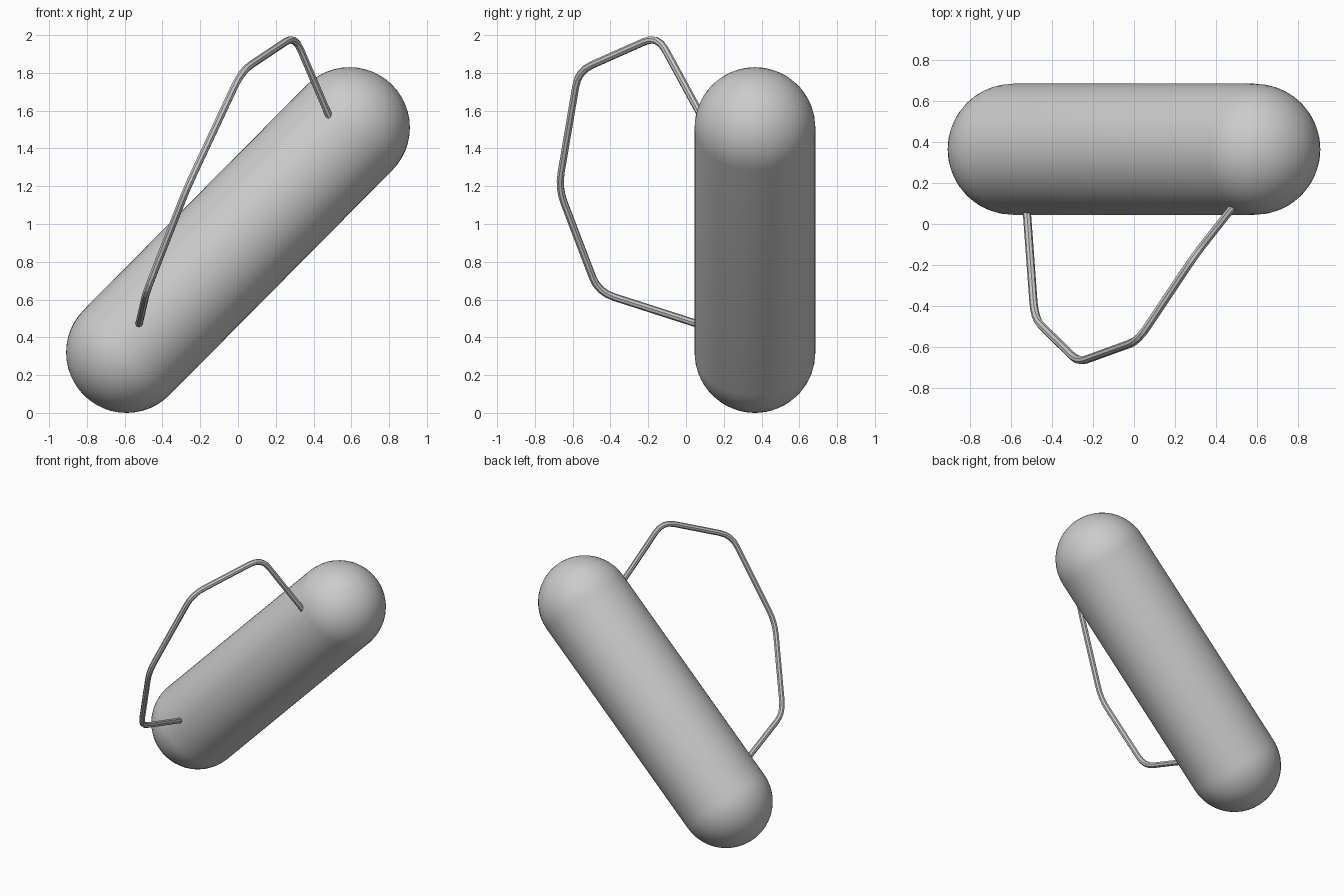
import bpy, bmesh, math
from mathutils import Vector

cube = bpy.data.objects.get("Cube")
if cube:
    bpy.data.objects.remove(cube, do_unlink=True)


def make_material(name, colour):
    mat = bpy.data.materials.new(name)
    mat.use_nodes = True
    mat.diffuse_color = colour
    mat.node_tree.nodes["Principled BSDF"].inputs["Base Color"].default_value = colour
    return mat


def add_object(name, bm, mat):
    bmesh.ops.recalc_face_normals(bm, faces=bm.faces)
    mesh = bpy.data.meshes.new(name)
    bm.to_mesh(mesh)
    bm.free()
    mesh.materials.append(mat)
    obj = bpy.data.objects.new(name, mesh)
    bpy.context.collection.objects.link(obj)
    return obj


def capsule(name, start, end, radius, mat, segments=48, rings=12):
    """Spin a half outline with two round ends, then lay it from start to end."""
    axis = end - start
    half = axis.length / 2
    bm = bmesh.new()
    profile = []
    for side in (-1, 1):
        for i in range(rings + 1):
            a = math.pi / 2 * (i / rings if side > 0 else i / rings - 1)
            profile.append(bm.verts.new((radius * math.cos(a), 0, side * half + radius * math.sin(a))))
    edges = [bm.edges.new(pair) for pair in zip(profile, profile[1:])]
    bmesh.ops.spin(bm, geom=profile + edges, axis=(0, 0, 1), cent=(0, 0, 0),
                   angle=math.tau, steps=segments)
    bmesh.ops.remove_doubles(bm, verts=bm.verts, dist=0.0005)
    for face in bm.faces:
        face.smooth = True
    obj = add_object(name, bm, mat)
    obj.rotation_euler = axis.to_track_quat('Z', 'Y').to_euler()
    obj.location = (start + end) / 2
    return obj


def rounded_path(corners, reach, steps=4):
    """Replace each inner corner with a short curved bend."""
    path = [corners[0]]
    for before, here, after in zip(corners, corners[1:], corners[2:]):
        a = here + (before - here).normalized() * reach
        b = here + (after - here).normalized() * reach
        for i in range(steps + 1):
            t = i / steps
            path.append(a.lerp(here, t).lerp(here.lerp(b, t), t))
    return path + [corners[-1]]


def tube(name, path, radius, mat, sides=8):
    """Sweep a flat-sided ring along the path."""
    bm = bmesh.new()
    rings = []
    normal = None
    for i, point in enumerate(path):
        tangent = (path[min(i + 1, len(path) - 1)] - path[max(i - 1, 0)]).normalized()
        normal = normal or tangent.orthogonal()
        normal = (normal - tangent * normal.dot(tangent)).normalized()
        binormal = tangent.cross(normal)
        rings.append([bm.verts.new(point + radius * (normal * math.cos(a) + binormal * math.sin(a)))
                      for a in (math.tau * k / sides for k in range(sides))])
    for low, high in zip(rings, rings[1:]):
        for k in range(sides):
            n = (k + 1) % sides
            bm.faces.new((low[k], low[n], high[n], high[k]))
    bm.faces.new(rings[0])
    bm.faces.new(rings[-1])
    return add_object(name, bm, mat)


grey = make_material("light_grey", (0.6, 0.6, 0.6, 1))

# Slanted round-ended body
capsule("body", Vector((-0.59, 0.365, 0.32)), Vector((0.59, 0.365, 1.51)), 0.32, grey)

# Bent wire handle, with both ends sunk into the body
corners = [Vector(p) for p in (
    (-0.525, 0.08, 0.465), (-0.485, -0.465, 0.64), (-0.27, -0.675, 1.19),
    (0.02, -0.57, 1.81), (0.3, -0.15, 1.997), (0.485, 0.085, 1.565))]
tube("handle", rounded_path(corners, 0.09), 0.02, grey)
